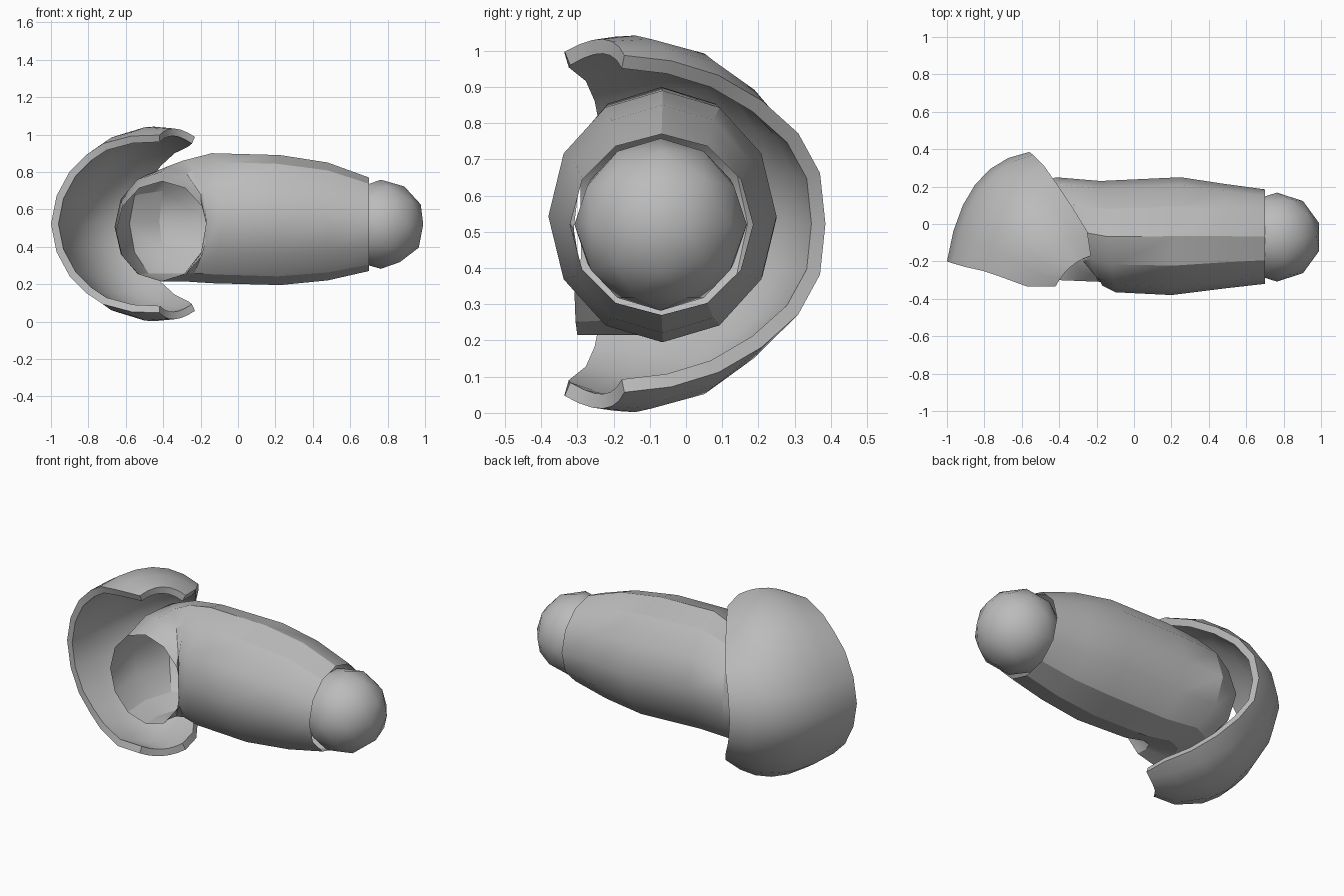
import bpy, bmesh, math
from mathutils import Vector

if "Cube" in bpy.data.objects:
    bpy.data.objects.remove(bpy.data.objects["Cube"])

grey = bpy.data.materials.new("plain grey")
grey.diffuse_color = (0.5, 0.5, 0.5, 1)
grey.use_nodes = True
grey.node_tree.nodes["Principled BSDF"].inputs["Base Color"].default_value = grey.diffuse_color


def finish(name, bm, angle):
    bmesh.ops.recalc_face_normals(bm, faces=bm.faces)
    me = bpy.data.meshes.new(name)
    bm.to_mesh(me)
    bm.free()
    me.materials.append(grey)
    ob = bpy.data.objects.new(name, me)
    bpy.context.collection.objects.link(ob)
    bpy.ops.object.select_all(action='DESELECT')
    ob.select_set(True)
    bpy.context.view_layer.objects.active = ob
    bpy.ops.object.shade_smooth_by_angle(angle=math.radians(angle))
    return ob


def loft(bm, rows, closed):
    vs = [[bm.verts.new(p) for p in r] for r in rows]
    n = len(vs[0])
    for a, b in zip(vs, vs[1:]):
        for i in range(n if closed else n - 1):
            j = (i + 1) % n
            bm.faces.new((a[i], a[j], b[j], b[i]))


# Sleeve: bent tube, open at the hand end and towards the front at the shoulder
# each section: front edge xy, back edge xy, low z, high z
sections = [
    ((0.70, -0.32), (0.70, 0.185), 0.27, 0.77),
    ((0.48, -0.345), (0.48, 0.215), 0.22, 0.85),
    ((0.20, -0.38), (0.25, 0.25), 0.195, 0.89),
    ((-0.10, -0.365), (-0.18, 0.23), 0.205, 0.90),
    ((-0.17, -0.33), (-0.42, 0.25), 0.215, 0.86),
    ((-0.17, -0.32), (-0.58, 0.17), 0.215, 0.83),
    ((-0.165, -0.31), (-0.66, -0.05), 0.215, 0.80),
    ((-0.16, -0.31), (-0.65, -0.29), 0.215, 0.75),
]
rings = []
SIDES = 12
for (fx, fy), (kx, ky), lo, hi in sections:
    c = Vector(((fx + kx) / 2, (fy + ky) / 2, (lo + hi) / 2))
    h = Vector(((kx - fx) / 2, (ky - fy) / 2, 0))
    v = Vector((0, 0, (hi - lo) / 2))
    rings.append([c + h * math.cos(t) + v * math.sin(t)
                  for t in (2 * math.pi * i / SIDES for i in range(SIDES))])
bm = bmesh.new()
loft(bm, rings, True)
finish("sleeve", bm, 30)

# Wrist ball sitting in the open end
bm = bmesh.new()
bmesh.ops.create_icosphere(bm, subdivisions=2, radius=0.238)
bmesh.ops.translate(bm, verts=bm.verts, vec=(0.764, -0.07, 0.52))
finish("wrist_ball", bm, 25)

# Shoulder guard: curved shell, mirrored about its mid height
# each row: front edge, middle, rear edge (z measured above the middle)
MID = 0.522
half = [
    ((-1.00, -0.20, 0), (-0.85, 0.21, 0), (-0.56, 0.385, 0)),
    ((-0.97, -0.21, 0.15), (-0.82, 0.19, 0.15), (-0.54, 0.37, 0.14)),
    ((-0.90, -0.23, 0.28), (-0.75, 0.14, 0.29), (-0.48, 0.31, 0.25)),
    ((-0.81, -0.25, 0.37), (-0.67, 0.08, 0.40), (-0.41, 0.21, 0.34)),
    ((-0.72, -0.28, 0.43), (-0.57, 0.00, 0.48), (-0.33, 0.09, 0.41)),
    ((-0.57, -0.335, 0.47), (-0.45, -0.14, 0.52), (-0.25, -0.04, 0.45)),
    ((-0.42, -0.335, 0.475), (-0.34, -0.23, 0.51), (-0.23, -0.17, 0.465)),
]
rows = [[Vector((x, y, -z)) for x, y, z in r] for r in half[:0:-1]]
rows += [[Vector(p) for p in r] for r in half]


def across(a, m, b, t):
    return (a * (2 * (t - 0.5) * (t - 1)) + m * (4 * t * (1 - t))
            + b * (2 * t * (t - 0.5)) + Vector((0, 0, MID)))


bm = bmesh.new()
loft(bm, [[across(*r, i / 6) for i in range(7)] for r in rows], False)
bmesh.ops.recalc_face_normals(bm, faces=bm.faces)
# make the shell face outwards before it gets its thickness
if sum(f.normal.dot(f.calc_center_median() - Vector((-0.4, -0.2, MID))) for f in bm.faces) < 0:
    bmesh.ops.reverse_faces(bm, faces=bm.faces)
outer = [(v, v.co.copy()) for v in bm.verts]
bm.normal_update()
bmesh.ops.solidify(bm, geom=bm.faces[:], thickness=0.04)
# keep the outer skin at the read-off size
lo = min(v.co.x for v in bm.verts)
bmesh.ops.translate(bm, verts=bm.verts, vec=(-1.0 - lo, 0, 0))
finish("shoulder_guard", bm, 35)
